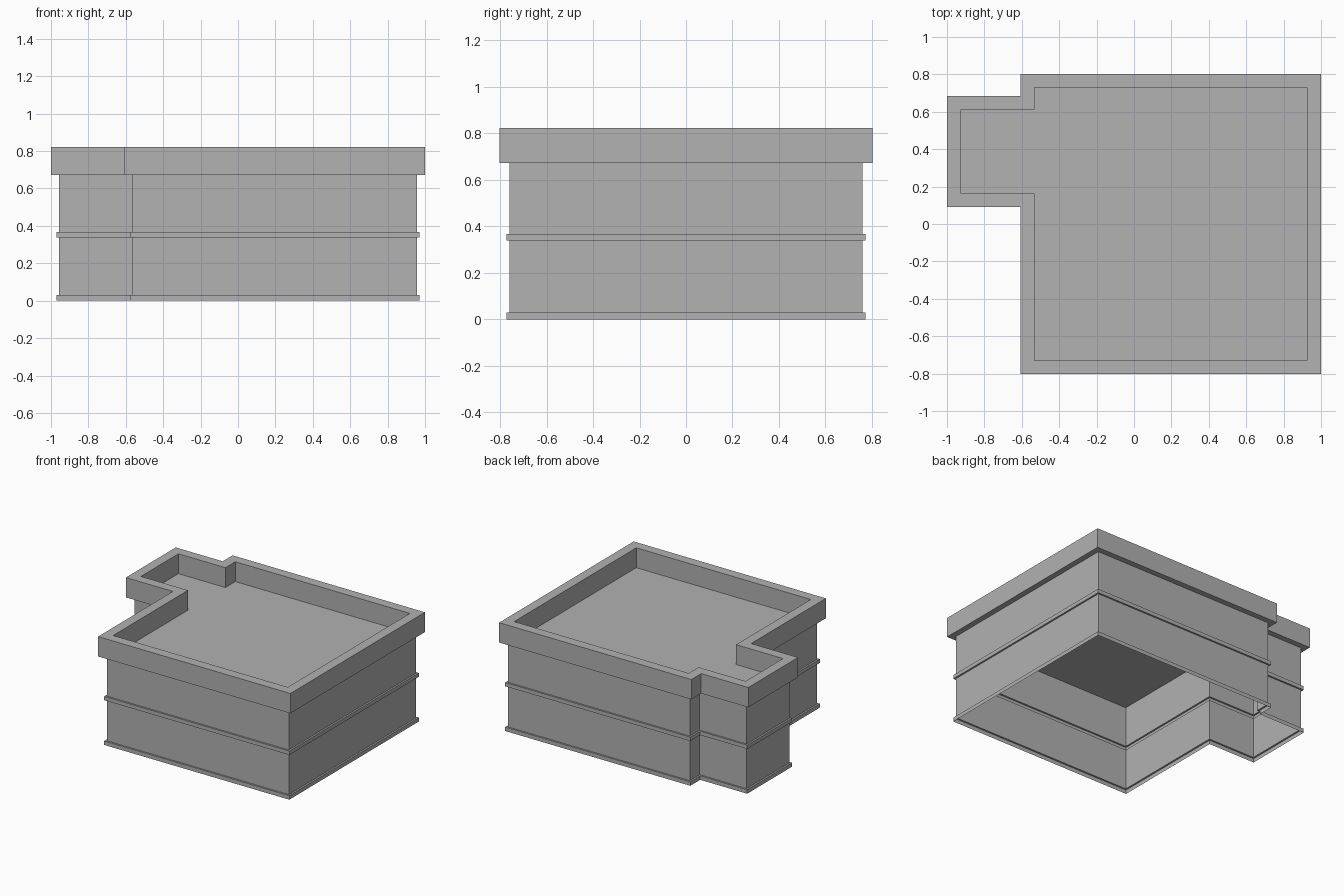
import bpy
import bmesh

cube = bpy.data.objects.get("Cube")
if cube:
    bpy.data.objects.remove(cube, do_unlink=True)

# One plain grey for the whole building
grey = bpy.data.materials.new("concrete grey")
grey.use_nodes = True
colour = (0.445, 0.445, 0.445, 1)
grey.diffuse_color = colour
grey.node_tree.nodes["Principled BSDF"].inputs["Base Color"].default_value = colour

# Outer plan corners, counter-clockwise, each with its inward direction
LEFT, RIGHT, BACK = 1.0, -1.0, 0.803
NOTCH, WING_FRONT, WING_BACK = -0.607, 0.09, 0.685
PLAN = [
    (NOTCH, -BACK, 1, 1), (LEFT, -BACK, -1, 1),
    (LEFT, BACK, -1, -1), (NOTCH, BACK, 1, -1),
    (NOTCH, WING_BACK, 1, -1), (RIGHT, WING_BACK, 1, -1),
    (RIGHT, WING_FRONT, 1, 1), (NOTCH, WING_FRONT, 1, 1),
]

# Insets from the outer plan, and the storey heights
WALL, TRIM, INNER = 0.043, 0.03, 0.074
TRIM_TOP, BAND_LOW, BAND_TOP, ROOF, TOP = 0.03, 0.338, 0.367, 0.672, 0.822


def sweep(name, profile, cap=False):
    """Sweep (inset, height) points around the plan as a thin shell."""
    bm = bmesh.new()
    rings = [[bm.verts.new((x + sx * d, y + sy * d, z)) for x, y, sx, sy in PLAN]
             for d, z in profile]
    count = len(PLAN)
    for low, high in zip(rings, rings[1:]):
        for i in range(count):
            j = (i + 1) % count
            bm.faces.new((low[i], low[j], high[j], high[i]))
    if cap:
        bm.faces.new(rings[-1])
    mesh = bpy.data.meshes.new(name)
    bm.to_mesh(mesh)
    bm.free()
    mesh.materials.append(grey)
    obj = bpy.data.objects.new(name, mesh)
    bpy.context.collection.objects.link(obj)


# Open-bottomed storeys with projecting trims
sweep("base_trim", [(TRIM, 0), (TRIM, TRIM_TOP), (WALL, TRIM_TOP)])
sweep("lower_wall", [(WALL, TRIM_TOP), (WALL, BAND_LOW)])
sweep("floor_band", [(WALL, BAND_LOW), (TRIM, BAND_LOW), (TRIM, BAND_TOP), (WALL, BAND_TOP)])
sweep("upper_wall", [(WALL, BAND_TOP), (WALL, ROOF)])

# Flat roof and overhanging parapet
sweep("roof_deck", [(WALL, ROOF)], cap=True)
sweep("parapet", [(WALL, ROOF), (0, ROOF), (0, TOP), (INNER, TOP), (INNER, ROOF)])
